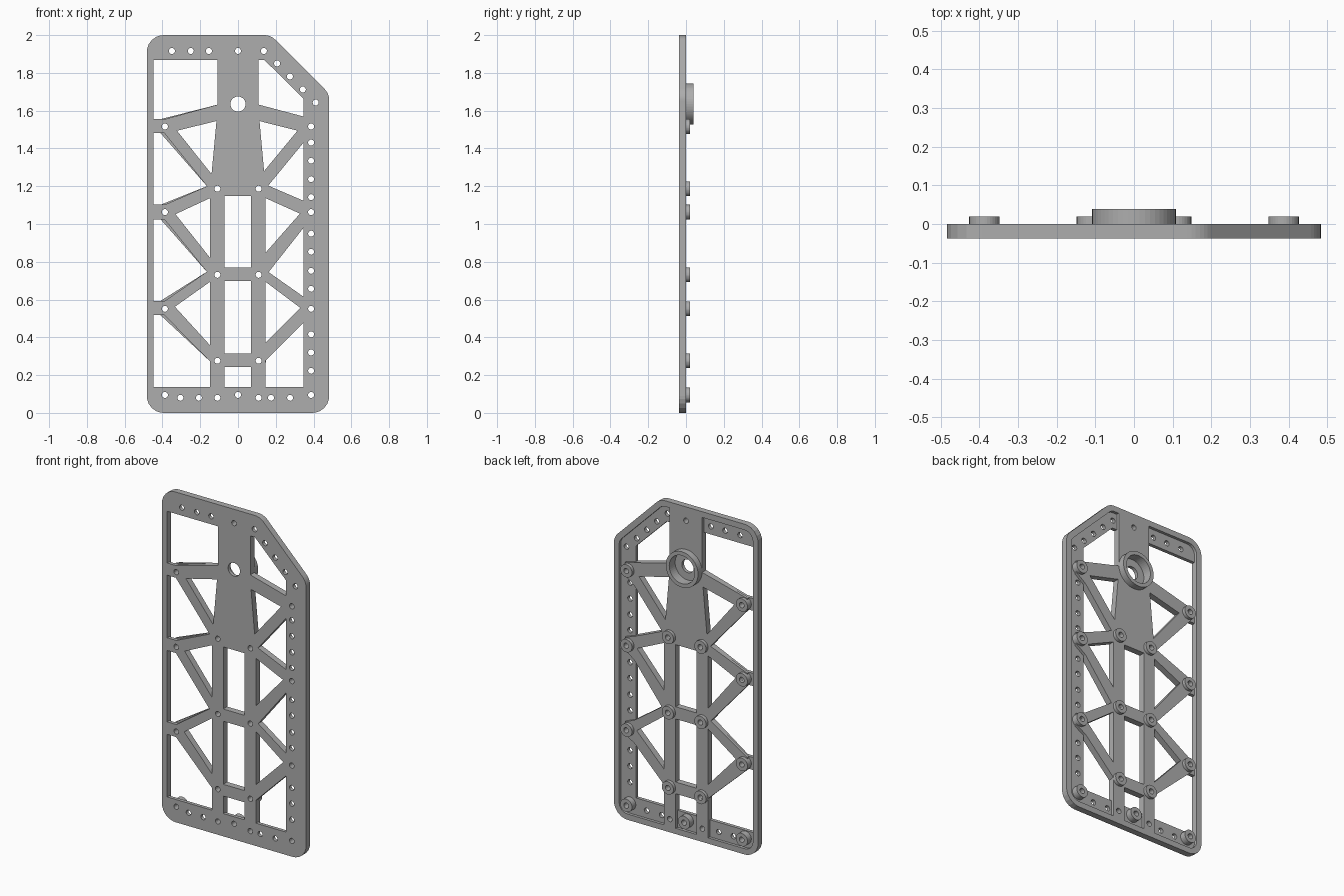
import bpy, bmesh, math
from mathutils import Vector
from mathutils.geometry import tessellate_polygon

default_cube = bpy.data.objects.get("Cube")
if default_cube:
    bpy.data.objects.remove(default_cube, do_unlink=True)

# Depth levels along y
FRONT, FLOOR, BACK = -0.038, -0.017, 0.0
BOSS_TOP, COLLAR_TOP = 0.02, 0.039

grey = bpy.data.materials.new("plain_grey")
grey.use_nodes = True
grey.diffuse_color = (0.42, 0.42, 0.42, 1)
grey.node_tree.nodes["Principled BSDF"].inputs["Base Color"].default_value = grey.diffuse_color


def make_object(name, bm):
    bmesh.ops.recalc_face_normals(bm, faces=bm.faces)
    mesh = bpy.data.meshes.new(name)
    bm.to_mesh(mesh)
    bm.free()
    mesh.materials.append(grey)
    obj = bpy.data.objects.new(name, mesh)
    bpy.context.collection.objects.link(obj)
    return obj


def rounded(corners, steps=6):
    """Turn (x, z) or (x, z, radius) corners into an outline with arcs."""
    outline = []
    count = len(corners)
    for i, corner in enumerate(corners):
        point = Vector(corner[:2])
        if len(corner) == 2:
            outline.append(point)
            continue
        radius = corner[2]
        to_before = (Vector(corners[i - 1][:2]) - point).normalized()
        to_after = (Vector(corners[(i + 1) % count][:2]) - point).normalized()
        half = to_before.angle(to_after) / 2
        reach = radius / math.tan(half)
        centre = point + (to_before + to_after).normalized() * radius / math.sin(half)
        start = point + to_before * reach - centre
        end = point + to_after * reach - centre
        for step in range(steps + 1):
            blend = start.lerp(end, step / steps)
            outline.append(centre + blend.normalized() * radius)
    return outline


def circle(x, z, radius, sides=16):
    turns = [math.tau * i / sides for i in range(sides)]
    return [(x + radius * math.cos(t), z + radius * math.sin(t)) for t in turns]


def box(left, right, low, high):
    return [(left, low), (right, low), (right, high), (left, high)]


def bridge(bm, a, b):
    """Join two matching rings of vertices with quads."""
    for i in range(len(a)):
        j = (i + 1) % len(a)
        bm.faces.new((a[i], a[j], b[j], b[i]))


def make_slab(name, outline, openings, depth):
    """Flat sheet with holes, from one y level to another."""
    loops = [[Vector((p[0], p[1], 0)) for p in loop] for loop in [outline] + openings]
    triangles = tessellate_polygon(loops)
    bm = bmesh.new()
    levels = [[[bm.verts.new((p.x, y, p.y)) for p in loop] for loop in loops]
              for y in depth]
    for near, far in zip(*levels):
        bridge(bm, near, far)
    for level in levels:
        verts = [v for loop in level for v in loop]
        for triangle in triangles:
            bm.faces.new([verts[i] for i in triangle])
    return make_object(name, bm)


def make_tube(name, x, z, outer, inner, depth, sides):
    """Hollow cylinder along y."""
    bm = bmesh.new()
    low, high = depth
    rings = []
    for radius, y in ((outer, low), (outer, high), (inner, high), (inner, low)):
        rings.append([bm.verts.new((px, y, pz)) for px, pz in circle(x, z, radius, sides)])
    for r in range(4):
        bridge(bm, rings[r], rings[(r + 1) % 4])
    return make_object(name, bm)


# Shared node positions
SIDE, INNER, LOW, AXIS = 0.387, 0.109, 0.095, 1.635
side_nodes = (1.516, 1.063, 0.551)
inner_nodes = (1.187, 0.731, 0.276)

outline = rounded([
    (-0.483, 0, 0.09), (0.483, 0, 0.09), (0.483, 1.69, 0.085),
    (0.173, 2, 0.085), (-0.483, 2, 0.09)])

# Triangular truss openings that pass straight through
triangles = [
    [(-.323, 1.494), (-.114, 1.545), (-.14, 1.264)],
    [(-.331, 1.052), (-.148, 1.137), (-.148, .821)],
    [(-.334, .562), (-.148, .694), (-.148, .358)],
    [(.114, 1.545), (.315, 1.494), (.138, 1.28)],
    [(.146, 1.137), (.328, 1.055), (.146, .848)],
    [(.146, .694), (.33, .556), (.146, .371)],
]
slots = [box(-.072, .069, .771, 1.147), box(-.072, .069, .315, .697)]

# Openings beside the rim, as seen in the front sheet
front_windows = [
    [(-.448, 1.868), (-.108, 1.868), (-.108, 1.632), (-.387, 1.555), (-.448, 1.555)],
    [(-.448, 1.481), (-.39, 1.481), (-.164, 1.2), (-.387, 1.102), (-.448, 1.102)],
    [(-.448, 1.025), (-.39, 1.025), (-.165, .747), (-.387, .593), (-.448, .593)],
    [(-.448, .517), (-.39, .517), (-.148, .273), (-.148, .138), (-.448, .138)],
    [(.109, 1.868), (.14, 1.868), (.347, 1.664), (.347, 1.569), (.109, 1.632)],
    [(.347, 1.431), (.347, 1.123), (.16, 1.203)],
    [(.347, .98), (.347, .615), (.162, .745)],
    [(.347, .477), (.347, .138), (.146, .138), (.146, .276)],
    box(-.072, .069, .138, .244),
]

# Wider openings in the back layer, which leave pockets along the rim
TAB = 0.41
left_pocket = rounded([
    (-.448, .035, .055), (-.148, .035), (-.148, .273), (-TAB, .517), (-TAB, .593),
    (-.165, .747), (-TAB, 1.025), (-TAB, 1.102), (-.164, 1.2), (-TAB, 1.481),
    (-TAB, 1.555), (-.108, 1.632), (-.108, 1.965), (-.448, 1.965, .055)])
right_pocket = rounded([
    (.109, 1.632), (.109, 1.965), (.159, 1.965, .05), (.448, 1.676, .05),
    (.448, .035, .055), (.146, .035), (.146, .276),
    (.347, .477), (TAB, .513), (TAB, .589), (.347, .615), (.162, .745),
    (.347, .98), (TAB, 1.025), (TAB, 1.101), (.347, 1.123), (.16, 1.203),
    (.347, 1.431), (TAB, 1.478), (TAB, 1.554), (.347, 1.569)])
pockets = [left_pocket, right_pocket, box(-.072, .069, .035, .244),
           circle(0, AXIS, 0.085, 48)]

# Screw holes: some only pierce pocket floors, others the full thickness
floor_holes = [(x, 1.916) for x in (-.35, -.25, -.154, .137)]
floor_holes += [(.207 + .068 * i, 1.85 - .069 * i) for i in range(4)]
floor_holes += [(SIDE, z) for z in (1.431, 1.335, 1.237, 1.142, .949, .853,
                                    .752, .657, .416, .32, .223)]
floor_holes += [(x, .08) for x in (-.305, -.207, .175, .276)]
rib_holes = [(0, 1.916), (-INNER, .08), (INNER, .08)]
floor_bosses = [(-SIDE, LOW), (0, LOW), (SIDE, LOW)]
node_bosses = [(s * SIDE, z) for s in (-1, 1) for z in side_nodes]
node_bosses += [(s * INNER, z) for s in (-1, 1) for z in inner_nodes]


def drill(places):
    return [circle(x, z, 0.016) for x, z in places]


# Plate: a front sheet and a back layer of rim and struts
shared = triangles + slots + drill(rib_holes + node_bosses)
parts = [
    make_slab("front_sheet", outline,
              shared + front_windows + drill(floor_holes + floor_bosses)
              + [circle(0, AXIS, 0.04, 32)], (FRONT, FLOOR)),
    make_slab("back_rim_and_struts", outline, shared + pockets, (FLOOR, BACK)),
]

# Raised bosses and the large collar on the back
for number, (x, z) in enumerate(floor_bosses + node_bosses, 1):
    parts.append(make_tube(f"boss_{number}", x, z, 0.039, 0.016, (FLOOR, BOSS_TOP), 32))
parts.append(make_tube("bearing_collar", 0, AXIS, 0.108, 0.085, (FLOOR, COLLAR_TOP), 48))

# Smooth the round walls while keeping edges crisp
for obj in bpy.context.view_layer.objects:
    obj.select_set(obj in parts)
bpy.context.view_layer.objects.active = parts[0]
bpy.ops.object.shade_smooth_by_angle(angle=math.radians(30))
